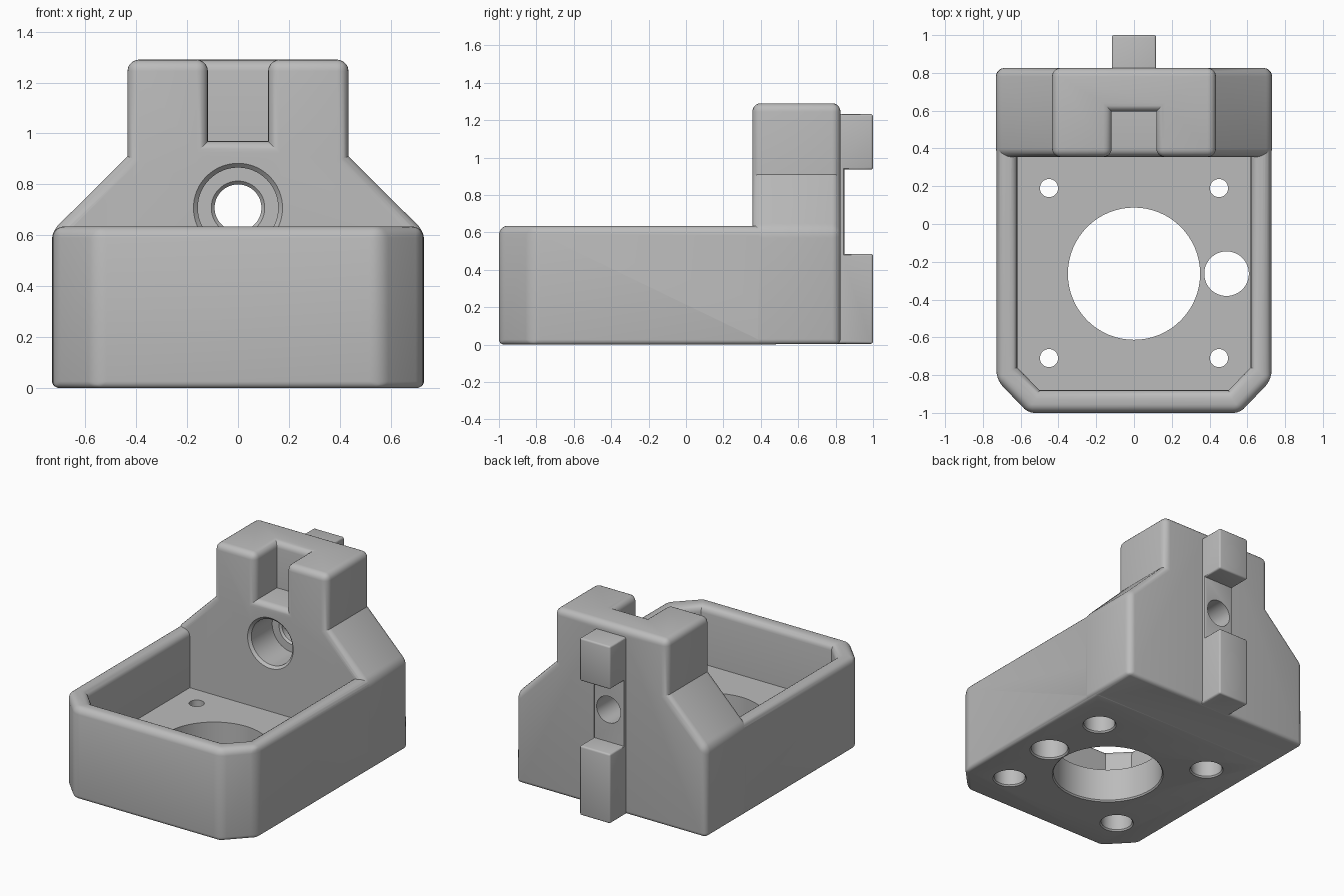
import bpy, bmesh, math

old = bpy.data.objects.get("Cube")
if old:
    bpy.data.objects.remove(old, do_unlink=True)

grey = bpy.data.materials.new("plain_grey")
grey.use_nodes = True
colour = (0.5, 0.5, 0.5, 1)
grey.diffuse_color = colour
grey.node_tree.nodes["Principled BSDF"].inputs["Base Color"].default_value = colour

# Ways to place a flat profile (a, b) at height h along an axis
ALONG = {
    "x": lambda a, b, h: (h, a, b),
    "y": lambda a, b, h: (a, h, b),
    "z": lambda a, b, h: (a, b, h),
}


def loft(name, rings):
    """Closed solid through a list of equal-length rings of points."""
    bm = bmesh.new()
    loops = [[bm.verts.new(p) for p in ring] for ring in rings]
    bm.faces.new(loops[0])
    bm.faces.new(loops[-1])
    n = len(loops[0])
    for low, high in zip(loops, loops[1:]):
        for i in range(n):
            j = (i + 1) % n
            bm.faces.new((low[i], low[j], high[j], high[i]))
    bmesh.ops.recalc_face_normals(bm, faces=bm.faces)
    mesh = bpy.data.meshes.new(name)
    bm.to_mesh(mesh)
    bm.free()
    mesh.materials.append(grey)
    ob = bpy.data.objects.new(name, mesh)
    bpy.context.collection.objects.link(ob)
    return ob


def prism(name, pts, lo, hi, axis):
    return loft(name, [[ALONG[axis](a, b, h) for a, b in pts] for h in (lo, hi)])


def bore(steps, centre, axis, sides=64):
    """Round cutter from (radius, height) steps."""
    ca, cb = centre
    turn = [2 * math.pi * i / sides for i in range(sides)]
    return loft("bore_cutter", [
        [ALONG[axis](ca + r * math.cos(t), cb + r * math.sin(t), h) for t in turn]
        for r, h in steps])


def apply(ob, mod):
    bpy.ops.object.select_all(action="DESELECT")
    bpy.context.view_layer.objects.active = ob
    ob.select_set(True)
    bpy.ops.object.modifier_apply(modifier=mod.name)


def combine(ob, other, operation):
    mod = ob.modifiers.new("combine", "BOOLEAN")
    mod.operation, mod.object, mod.solver = operation, other, "EXACT"
    apply(ob, mod)
    bpy.data.objects.remove(other, do_unlink=True)


def round_edges(ob, width, base=1.0, segments=5):
    """Round outward edges only; edges on the base get a smaller radius."""
    bm = bmesh.new()
    bm.from_mesh(ob.data)
    weight = bm.edges.layers.float.new("bevel_weight_edge")
    for e in bm.edges:
        if len(e.link_faces) == 2 and e.calc_face_angle_signed() > 0.1:
            on_base = all(v.co.z < 0.01 for v in e.verts)
            e[weight] = base if on_base else 1.0
    bm.to_mesh(ob.data)
    bm.free()
    mod = ob.modifiers.new("rounding", "BEVEL")
    mod.limit_method = "WEIGHT"
    mod.width, mod.segments = width, segments
    apply(ob, mod)


def mirrored(half):
    return half + [(-a, b) for a, b in reversed(half)]


# Tray with chamfered front corners and an open pocket
body = prism("motor_mount_body",
             mirrored([(0.56, -1), (0.728, -0.825), (0.728, 0.5)]), 0, 0.635, "z")
pocket = prism("pocket_cutter",
               mirrored([(0.5, -0.88), (0.618, -0.76), (0.618, 0.7)]), 0.235, 0.9, "z")
combine(body, pocket, "DIFFERENCE")
round_edges(body, 0.045, base=0.6)

# Thick back wall with sloped shoulders and a top notch
wall = prism("back_wall",
             mirrored([(0.731, 0.002), (0.731, 0.615), (0.434, 0.91), (0.434, 1.29)]),
             0.355, 0.826, "y")
notch = prism("notch_cutter",
              mirrored([(0.118, 0.97), (0.118, 1.5)]), 0.2, 0.595, "y")
combine(wall, notch, "DIFFERENCE")
round_edges(wall, 0.045, base=0.6)
combine(body, wall, "UNION")

# Rear mounting rail: two blocks joined by a thin strip
rail = prism("rear_rail",
             [(0.75, 0.004), (1, 0.004), (1, 0.485), (0.848, 0.485),
              (0.848, 0.935), (1, 0.935), (1, 1.232), (0.75, 1.232)],
             -0.117, 0.117, "x")
round_edges(rail, 0.012, segments=3)
combine(body, rail, "UNION")

# Stepped bolt bore through the wall
combine(body, bore([(0.175, 0.3), (0.175, 0.355), (0.158, 0.372), (0.158, 0.6),
                    (0.105, 0.6), (0.092, 0.613), (0.092, 0.95)],
                   (0, 0.708), "y"), "DIFFERENCE")

# Large opening and cable hole in the floor
for radius, x in ((0.35, 0), (0.118, 0.49)):
    edge = radius + 0.008
    combine(body, bore([(edge, -0.1), (edge, 0), (radius, 0.01), (radius, 0.4)],
                       (x, -0.263), "z"), "DIFFERENCE")

# Four screw holes, counterbored from below
for x in (-0.45, 0.45):
    for y in (-0.71, 0.19):
        combine(body, bore([(0.108, -0.1), (0.108, 0), (0.1, 0.01), (0.1, 0.12),
                            (0.048, 0.12), (0.048, 0.4)], (x, y), "z", 40), "DIFFERENCE")

bpy.ops.object.select_all(action="DESELECT")
bpy.context.view_layer.objects.active = body
body.select_set(True)
bpy.ops.object.shade_smooth_by_angle(angle=math.radians(30))
